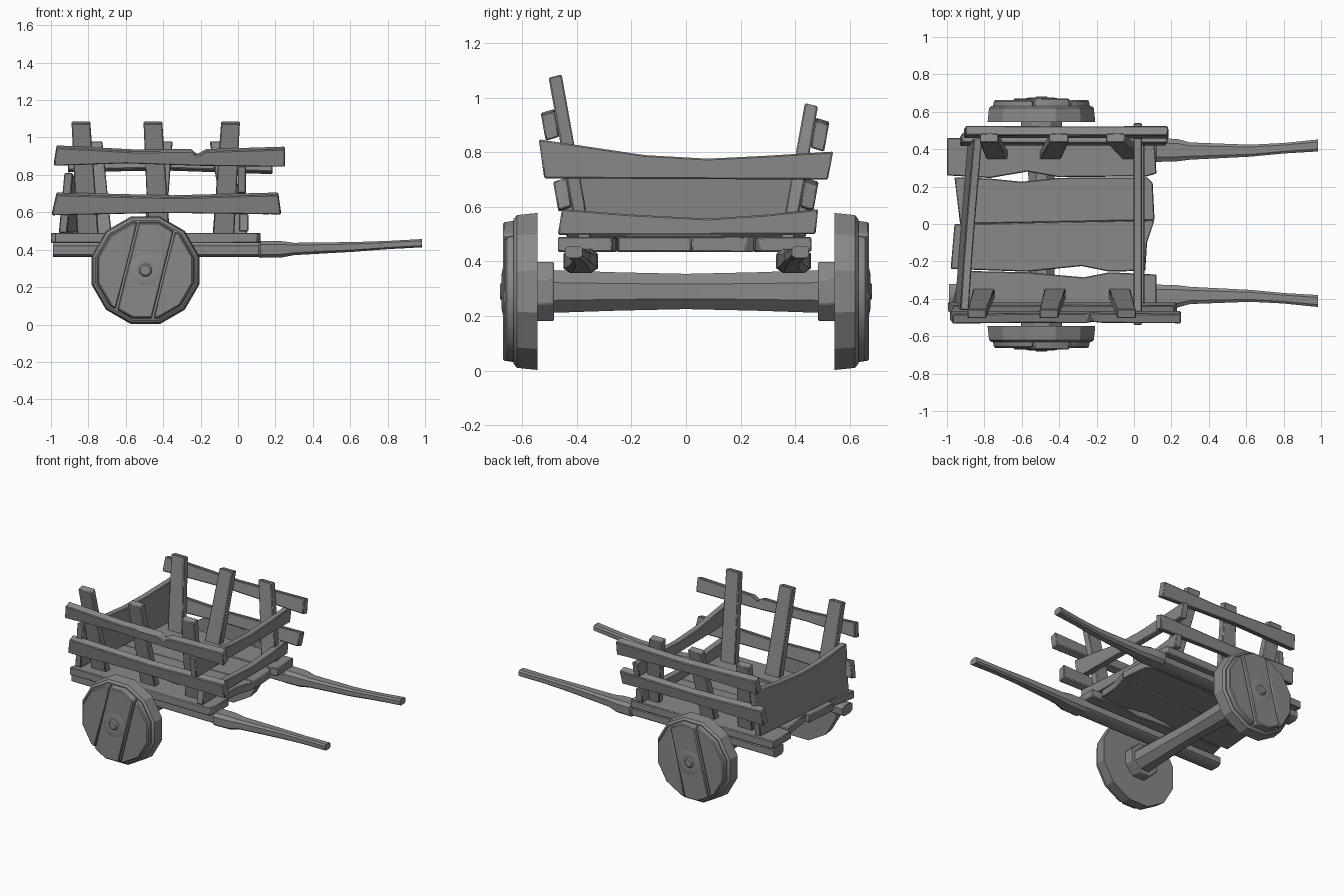
import bpy, bmesh, math
from mathutils import Vector

cube = bpy.data.objects.get("Cube")
if cube:
    bpy.data.objects.remove(cube, do_unlink=True)

wood = bpy.data.materials.new("weathered_grey_wood")
wood.use_nodes = True
grey = (0.25, 0.25, 0.25, 1)
wood.diffuse_color = grey
wood.node_tree.nodes["Principled BSDF"].inputs["Base Color"].default_value = grey


def finish(name, bm, bevel=0.005, angle=35):
    bmesh.ops.recalc_face_normals(bm, faces=bm.faces)
    mesh = bpy.data.meshes.new(name)
    bm.to_mesh(mesh)
    bm.free()
    obj = bpy.data.objects.new(name, mesh)
    bpy.context.collection.objects.link(obj)
    mesh.materials.append(wood)
    if bevel:
        mod = obj.modifiers.new("worn_edges", 'BEVEL')
        mod.width, mod.segments = bevel, 1
        mod.limit_method = 'ANGLE'
    bpy.ops.object.select_all(action='DESELECT')
    obj.select_set(True)
    bpy.context.view_layer.objects.active = obj
    bpy.ops.object.shade_smooth_by_angle(angle=math.radians(angle))
    return obj


def skin(name, rings, **kw):
    """Join rings of points into a closed solid."""
    bm = bmesh.new()
    loops = [[bm.verts.new(p) for p in ring] for ring in rings]
    for a, b in zip(loops, loops[1:]):
        for i in range(len(a)):
            j = (i + 1) % len(a)
            bm.faces.new((a[i], a[j], b[j], b[i]))
    bm.faces.new(loops[0])
    bm.faces.new(loops[-1])
    return finish(name, bm, **kw)


def board(name, outline, place, thick):
    """Flat outline with thickness; place maps (u, v, w) to a point."""
    return skin(name, [[place(u, v, w) for u, v in outline]
                       for w in (-thick / 2, thick / 2)])


def turned(name, x, z, sections, sides, spin=0.0, **kw):
    """Solid of (y, radius) sections around an axis along y."""
    steps = [spin + math.tau * i / sides for i in range(sides)]
    return skin(name, [[(x + r * math.cos(a), y, z + r * math.sin(a)) for a in steps]
                       for y, r in sections], **kw)


# Floor planks with splits between them
planks = {
    "floor_plank_1": [(-1, .46), (-1, .26), (-.77, .246), (-.57, .28), (-.4, .25),
                      (.07, .255), (.12, .27), (.11, .46)],
    "floor_plank_2": [(-.96, .25), (-.77, .243), (-.6, .226), (-.4, .247), (.07, .25),
                      (.1, .22), (.11, .02), (-.93, .0)],
    "floor_plank_3": [(-.96, .0), (.11, .02), (.07, -.1), (.06, -.25), (-.13, -.255),
                      (-.28, -.225), (-.57, -.255), (-.98, -.24)],
    "floor_plank_4": [(-.93, -.25), (-.57, -.258), (-.27, -.285), (-.13, -.258),
                      (.12, -.27), (.12, -.43), (.1, -.47), (-.98, -.47)],
}
for name, outline in planks.items():
    board(name, outline, lambda u, v, w: (u, v, .463 + w), .055)

# Leaning sides: posts inside, rails outside
LEAN = .18
sides = {
    "front": dict(s=-1, top=1.08, y=.48, posts=[(-.84, -.80), (-.455, -.42), (-.04, -.08)],
                  rails=[[(-.985, .855), (-.6, .868), (-.2, .855), (.25, .85), (.25, .945),
                          (-.17, .932), (-.22, .905), (-.25, .932), (-.55, .93), (-.97, .952)],
                         [(-.995, .59), (-.4, .603), (.23, .595), (.215, .70),
                          (-.35, .685), (-.97, .70)]]),
    "back": dict(s=1, top=.975, y=.46, posts=[(-.775, -.73), (-.4, -.45), (-.10, 0)],
                 rails=[[(-.91, .82), (-.4, .83), (.185, .81), (.18, .91),
                         (-.35, .90), (-.9, .92)],
                        [(-.93, .59), (-.35, .605), (.17, .595), (.18, .69),
                         (-.4, .68), (-.92, .70)]]),
}
for side, d in sides.items():
    def lean(z, off=0, d=d):
        return d["s"] * (d["y"] + LEAN * (z - d["top"]) + off)

    for i, (x_top, x_low) in enumerate(d["posts"]):
        rings = []
        for x, z, hx in ((x_low, .44, .058), (x_top, d["top"], .05)):
            rings.append([(x + a * hx, lean(z) + b * .024, z - .006 * b * d["s"])
                          for a, b in ((-1, -1), (1, -1), (1, 1), (-1, 1))])
        skin(f"{side}_post_{i + 1}", rings)
    for i, outline in enumerate(d["rails"]):
        board(f"{side}_rail_{i + 1}", outline,
              lambda u, v, w: (u, lean(v, .051) + w, v + w * .3 * -d["s"]), .05)

# End boards, sagging in the middle
board("upper_end_board", [(-.52, .705), (.52, .70), (.54, .805), (.3, .785), (.08, .775),
                          (-.15, .785), (-.54, .848)][:2] +
      [(.54, .803), (.3, .788), (.08, .777), (-.15, .79), (-.54, .848)],
      lambda u, v, w: (.02 + w, u, v), .045)
board("lower_end_board", [(-.47, .498), (.475, .50), (.485, .592), (.3, .572), (.08, .557),
                          (-.2, .572), (-.455, .592)],
      lambda u, v, w: (.03 + w, u, v), .05)
board("tail_board", [(-.44, .49), (.44, .49), (.46, .80), (.2, .775), (0, .765),
                     (-.2, .775), (-.46, .81)],
      lambda u, v, w: (-.87 + .08 * u - .1 * (v - .8) * -1 + w, u, v), .045)

# Shafts: beam under the floor, collar, then a tapering handle
shaft = [(-.99, .385, .397, .055, .036), (.11, .385, .397, .055, .036),
         (.12, .395, .402, .063, .045), (.23, .395, .402, .06, .044),
         (.30, .39, .404, .046, .033), (.62, .392, .415, .032, .026),
         (.80, .405, .425, .028, .022), (.985, .42, .435, .032, .022)]
corners = [(1, .6), (.6, 1), (-.6, 1), (-1, .6), (-1, -.6), (-.6, -1), (.6, -1), (1, -.6)]
for side, s in (("front", -1), ("back", 1)):
    skin(f"{side}_shaft", [[(x, s * y - (.008 if s < 0 else 0) * -1 + a * hy, z + b * hz)
                            for a, b in corners] for x, y, z, hy, hz in shaft], bevel=0)

# Axle with a slim waist
WX, WZ = -.495, .29
turned("axle", WX, WZ, [(-.5, .085), (-.25, .076), (0, .07), (.25, .076), (.5, .085)],
       8, math.pi / 8, bevel=0)

# Wheels: disc, three slanted face slats, hubs
TILT = math.radians(14)
across = Vector((math.cos(TILT), 0, -math.sin(TILT)))
for side, s in (("front", -1), ("back", 1)):
    turned(f"{side}_wheel_disc", WX, WZ, [(s * .545, .298), (s * .62, .29), (s * .632, .275)],
           12, math.pi / 12, bevel=0, angle=25)
    turned(f"{side}_inner_hub", WX, WZ, [(s * .485, .118), (s * .55, .118)], 8, math.pi / 8)
    for i, (lo, hi, out) in enumerate(((-.4, -.105, .662), (-.095, .095, .672), (.105, .4, .662))):
        bm = bmesh.new()
        rings = [[bm.verts.new((WX + r * math.cos(a), s * y, WZ + r * math.sin(a)))
                  for a in [math.tau * (k + .5) / 12 for k in range(12)]]
                 for y, r in ((.62, .27), (out, .262))]
        for k in range(12):
            j = (k + 1) % 12
            bm.faces.new((rings[0][k], rings[0][j], rings[1][j], rings[1][k]))
        for ring in rings:
            bm.faces.new(ring)
        for off, sign in ((lo, -1), (hi, 1)):
            cut = bmesh.ops.bisect_plane(
                bm, geom=bm.verts[:] + bm.edges[:] + bm.faces[:],
                plane_co=Vector((WX, 0, WZ)) + across * off,
                plane_no=across * sign, clear_outer=True)
            edges = [e for e in cut["geom_cut"] if isinstance(e, bmesh.types.BMEdge)]
            if edges:
                bmesh.ops.holes_fill(bm, edges=edges)
        finish(f"{side}_wheel_slat_{i + 1}", bm, bevel=0.006)
    turned(f"{side}_hub_cap", WX, WZ, [(s * .65, .088), (s * .672, .085), (s * .677, .06),
                                       (s * .674, .035), (s * .683, .026)], 12, bevel=0)
